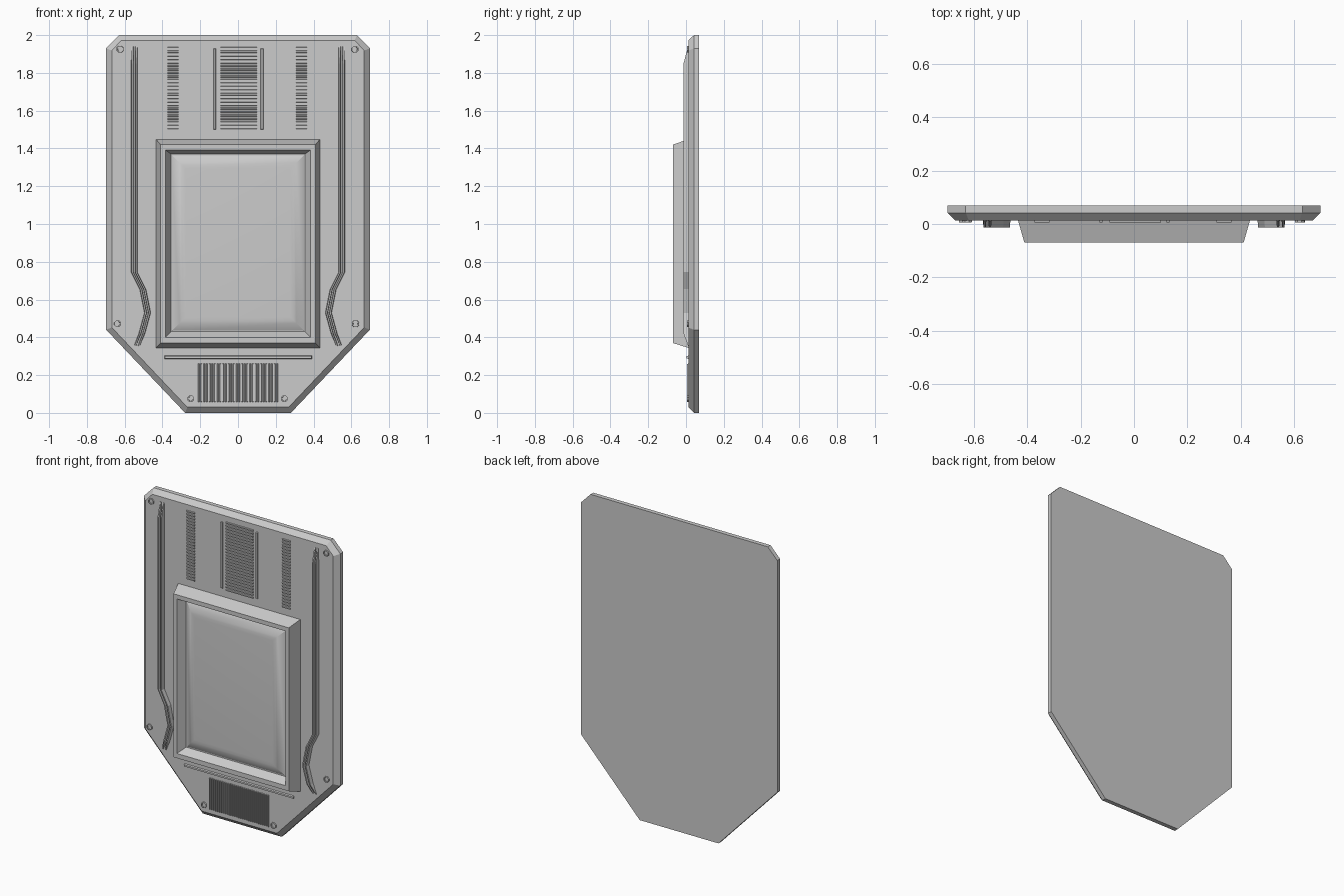
import bpy, bmesh, math

if "Cube" in bpy.data.objects:
    bpy.data.objects.remove(bpy.data.objects["Cube"])

FACE = 0.013  # y of the panel's front face


def finish(name, bm, smooth=None):
    bmesh.ops.recalc_face_normals(bm, faces=bm.faces)
    me = bpy.data.meshes.new(name)
    bm.to_mesh(me)
    bm.free()
    ob = bpy.data.objects.new(name, me)
    bpy.context.collection.objects.link(ob)
    if smooth:
        bpy.context.view_layer.objects.active = ob
        ob.select_set(True)
        bpy.ops.object.shade_smooth_by_angle(angle=math.radians(smooth))
        ob.select_set(False)
    return ob


def loft(bm, rings, cap_start=True, cap_end=True):
    """Bridge successive closed rings of points."""
    rows = [[bm.verts.new(p) for p in r] for r in rings]
    n = len(rows[0])
    for a, b in zip(rows, rows[1:]):
        for i in range(n):
            j = (i + 1) % n
            bm.faces.new((a[i], a[j], b[j], b[i]))
    if cap_start:
        bm.faces.new(rows[0])
    if cap_end:
        bm.faces.new(rows[-1])


def rect(x0, x1, z0, z1, y):
    return [(x0, y, z0), (x1, y, z0), (x1, y, z1), (x0, y, z1)]


def slab(bm, x0, x1, z0, z1, front, taper=0.002):
    """Raised strip with slightly sloped sides."""
    t = taper
    loft(bm, [rect(x0, x1, z0, z1, FACE + 0.004),
              rect(x0 + t, x1 - t, z0 + t, z1 - t, front)])


# Back panel: clipped outline with a chamfered front rim
def outline(pts, y):
    return [(x, y, z) for x, z in pts] + [(-x, y, z) for x, z in reversed(pts)]


outer = [(0.28, 0), (0.698, 0.44), (0.698, 1.93), (0.63, 2.0)]
inner = [(0.268, 0.03), (0.668, 0.452), (0.668, 1.918), (0.618, 1.972)]
bm = bmesh.new()
loft(bm, [outline(outer, 0.07), outline(outer, 0.042), outline(inner, FACE)])
finish("back_panel", bm)

# Screen frame with sloped outer and inner walls
bm = bmesh.new()
loft(bm, [rect(-0.435, 0.435, 0.343, 1.45, FACE + 0.004),
          rect(-0.41, 0.41, 0.37, 1.42, -0.07),
          rect(-0.385, 0.385, 0.40, 1.393, -0.07),
          rect(-0.355, 0.355, 0.43, 1.37, -0.02)])
finish("screen_frame", bm)

# Softly crowned screen
bm = bmesh.new()
cx, cz = 0.352, 0.4675
loft(bm, [rect(-cx + d, cx - d, 0.9 - cz + d, 0.9 + cz - d, y)
          for d, y in ((0, -0.018), (0.043, -0.041), (0.055, -0.044), (0.075, -0.0455))])
finish("screen", bm, 25)

# Paired side rails, ramped at both ends
path = [(0.0, 1.94, 0), (0.0, 1.85, 1), (0.0, 0.745, 1), (-0.045, 0.655, 1),
        (-0.07, 0.53, 1), (-0.04, 0.42, 1), (-0.015, 0.355, 0)]
for side, label in ((-1, "left"), (1, "right")):
    bm = bmesh.new()
    for x_base, extra in ((0.559, 0.007), (0.539, 0.0)):
        rings = []
        for i, (dx, z, h) in enumerate(path):
            x = x_base + dx
            y = -0.013 if h else FACE - 0.002
            rings.append([(side * (x - 0.007), FACE + 0.004, z),
                          (side * (x - 0.004), y, z),
                          (side * (x + 0.004), y, z),
                          (side * (x + 0.007), FACE + 0.004, z)])
        loft(bm, rings)
    finish(label + "_rails", bm)


# Upper vents: stacks of horizontal slats
def h_vent(name, x0, x1, z0, z1, n):
    bm = bmesh.new()
    p = (z1 - z0) / n
    for i in range(n):
        slab(bm, x0, x1, z0 + p * (i + 0.15), z0 + p * (i + 0.85), 0.006, 0.003)
    finish(name, bm)


h_vent("left_vent", -0.375, -0.313, 1.49, 1.94, 24)
h_vent("right_vent", 0.305, 0.367, 1.49, 1.94, 24)
h_vent("centre_vent", -0.095, 0.103, 1.49, 1.94, 24)

# Lower vent: row of upright slats
bm = bmesh.new()
n, p = 30, 0.43 / 30
for i in range(n):
    x = -0.215 + p * i
    slab(bm, x + 0.15 * p, x + 0.85 * p, 0.056, 0.262, 0.006, 0.003)
finish("lower_vent", bm)

# Trim bars beside the centre vent and above the lower vent
bm = bmesh.new()
slab(bm, -0.132, -0.114, 1.50, 1.93, 0.006, 0.004)
slab(bm, 0.118, 0.136, 1.50, 1.93, 0.006, 0.004)
slab(bm, -0.39, 0.392, 0.285, 0.304, 0.003, 0.004)
finish("trim_bars", bm)

# Corner bolts with a recessed centre
bm = bmesh.new()
for x, z in ((-0.625, 1.925), (0.62, 1.925), (-0.637, 0.472), (0.622, 0.472),
             (-0.25, 0.075), (0.245, 0.075)):
    loft(bm, [[(x + r * math.cos(a * math.pi / 4 + math.pi / 8), y,
                z + r * math.sin(a * math.pi / 4 + math.pi / 8)) for a in range(8)]
              for r, y in ((0.02, FACE + 0.004), (0.019, 0.005), (0.013, 0.005), (0.012, 0.010))])
finish("corner_bolts", bm)
